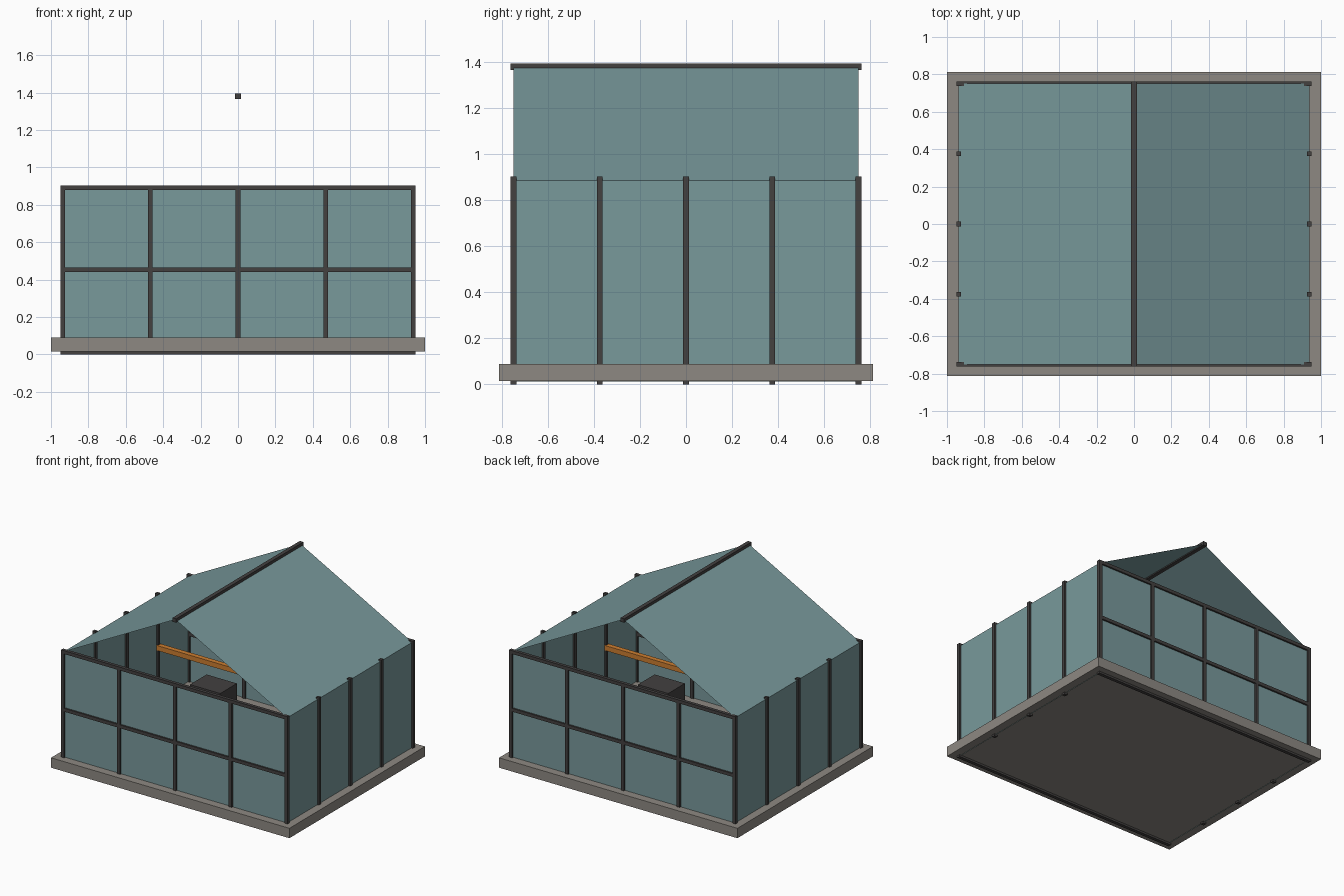
import bpy

cube = bpy.data.objects.get("Cube")
if cube:
    bpy.data.objects.remove(cube, do_unlink=True)


def material(name, rgb):
    m = bpy.data.materials.new(name)
    m.use_nodes = True
    m.diffuse_color = (*rgb, 1)
    m.node_tree.nodes["Principled BSDF"].inputs["Base Color"].default_value = (*rgb, 1)
    return m


GLASS = material("teal glass", (0.19, 0.32, 0.33))
STEEL = material("dark steel", (0.056, 0.052, 0.051))
STONE = material("warm grey concrete", (0.27, 0.25, 0.225))
ORANGE = material("orange paint", (0.61, 0.21, 0.03))


def mesh_object(name, verts, faces, mat):
    mesh = bpy.data.meshes.new(name)
    mesh.from_pydata(verts, [], faces)
    mesh.materials.append(mat)
    obj = bpy.data.objects.new(name, mesh)
    bpy.context.collection.objects.link(obj)
    return obj


def box(name, x, y, z, mat):
    """Box between (low, high) limits on each axis."""
    verts = [(a, b, c) for a in x for b in y for c in z]
    faces = [(0, 1, 3, 2), (4, 6, 7, 5), (0, 4, 5, 1),
             (2, 3, 7, 6), (0, 2, 6, 4), (1, 5, 7, 3)]
    return mesh_object(name, verts, faces, mat)


def around(centre, half):
    return (centre - half, centre + half)


HX, HY = 0.9375, 0.75      # wall planes
BASE, EAVE, RIDGE = 0.0125, 0.8875, 1.3825
TOP = 0.903                # top of the frame
R = 0.0125                 # half bar thickness

# Floor slab
box("floor_slab", (-1, 1), (-0.8125, 0.8125), (0.015, 0.09), STONE)

# Side walls, side posts and roof slopes
for side, s in (("left", 1), ("right", -1)):
    mesh_object(side + "_glass_wall",
                [(s * HX, -s * HY, BASE), (s * HX, s * HY, BASE),
                 (s * HX, s * HY, EAVE), (s * HX, -s * HY, EAVE)],
                [(0, 1, 2, 3)], GLASS)
    mesh_object(side + "_roof_slope",
                [(s * HX, -s * HY, EAVE), (s * HX, s * HY, EAVE),
                 (0, s * HY, RIDGE), (0, -s * HY, RIDGE)],
                [(0, 1, 2, 3)], GLASS)
    for i in range(5):
        box(f"{side}_post_{i + 1}", around(s * HX, R),
            around(-HY + i * HY / 2, R), (0, TOP), STEEL)

# End walls with their grid of bars
for end, s in (("front", -1), ("back", 1)):
    mesh_object(end + "_glass_wall",
                [(s * HX, s * HY, BASE), (-s * HX, s * HY, BASE),
                 (-s * HX, s * HY, EAVE), (s * HX, s * HY, EAVE)],
                [(0, 1, 2, 3)], GLASS)
    for i in range(1, 4):
        box(f"{end}_mullion_{i}", around(-HX + i * HX / 2, R),
            around(s * HY, R), (0, TOP), STEEL)
    for level, z in (("bottom", R), ("middle", 0.453), ("top", TOP - R)):
        box(f"{end}_{level}_rail", (-HX - R, HX + R),
            around(s * HY, R), around(z, R), STEEL)

# Ridge beam
box("ridge_beam", around(0, 0.015), (-0.7625, 0.7625), (1.366, 1.396), STEEL)

# Inside: cross beams and floor cabinets
for end, s in (("front", -1), ("back", 1)):
    box(end + "_cross_beam", (-0.935, 0.935), around(s * HY / 2, 0.019),
        around(0.495, 0.019), ORANGE)
    for side, t in (("left", 1), ("right", -1)):
        box(f"{end}_{side}_cabinet", around(t * HX / 2, 0.127),
            around(s * HY / 2, 0.1), (0.09, 0.338), STEEL)
